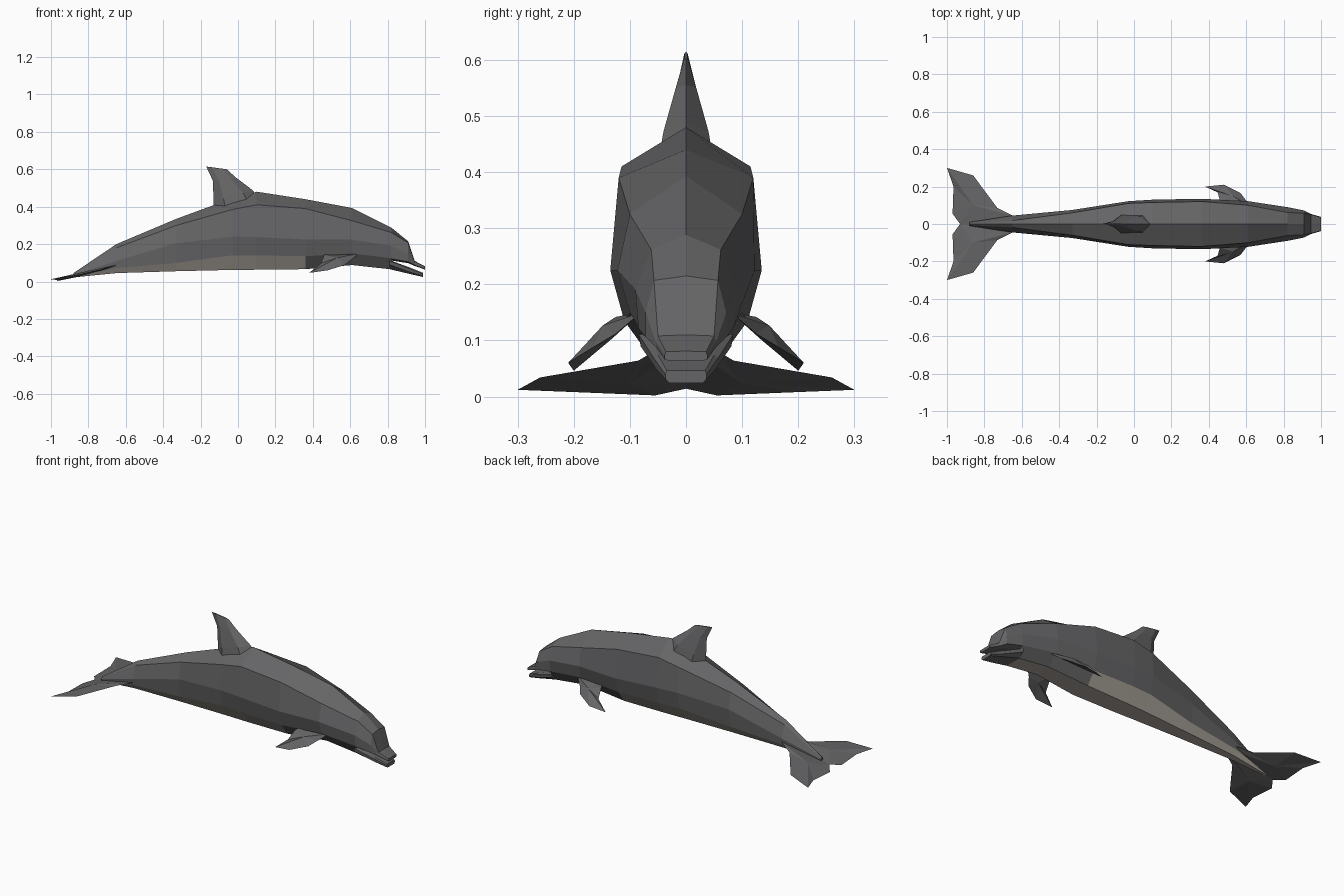
import bpy, bmesh
from mathutils import Vector


def material(name, rgb):
    m = bpy.data.materials.new(name)
    m.diffuse_color = (*rgb, 1)
    return m


GREY = material("slate grey", (0.13, 0.13, 0.135))
PALE = material("pale belly", (0.42, 0.385, 0.34))


def finish(bm, name):
    bmesh.ops.recalc_face_normals(bm, faces=bm.faces)
    me = bpy.data.meshes.new(name)
    bm.to_mesh(me)
    bm.free()
    me.materials.append(GREY)
    me.materials.append(PALE)
    ob = bpy.data.objects.new(name, me)
    bpy.context.collection.objects.link(ob)
    return ob


def loft(name, stations, belly=False):
    """Each station: x, ridge z, then (y, z) of shoulder, flank, belly line, keel."""
    bm = bmesh.new()
    rings = []
    for x, top, *rest in stations:
        half = list(zip(rest[0::2], rest[1::2]))
        pts = [(0, top)] + half + [(-y, z) for y, z in reversed(half)]
        rings.append([bm.verts.new((x, y, z)) for y, z in pts])
    n = len(rings[0])
    for k, (a, b) in enumerate(zip(rings, rings[1:])):
        for i in range(n):
            j = (i + 1) % n
            f = bm.faces.new((a[i], a[j], b[j], b[i]))
            # keel strip is pale all along, lower flanks only behind the flippers
            if belly and (i == 4 or (i in (3, 5) and stations[k][0] < 0.3)):
                f.material_index = 1
    bm.faces.new(rings[0])
    bm.faces.new(rings[-1])
    return finish(bm, name)


def blade(name, outline, centre, offset):
    """Thin lens-like plate: outline fanned to a raised point on each side."""
    bm = bmesh.new()
    rim = [bm.verts.new(p) for p in outline]
    for s in (1, -1):
        c = bm.verts.new(Vector(centre) + s * Vector(offset))
        for i, v in enumerate(rim):
            bm.faces.new((v, rim[(i + 1) % len(rim)], c))
    return finish(bm, name)


# Body from tail stock to cheeks
loft("body", [
    (-0.88, .045, .006, .040, .010, .035, .010, .030, .006, .022),
    (-0.65, .200, .018, .180, .045, .110, .040, .072, .020, .045),
    (-0.33, .335, .060, .300, .075, .205, .065, .100, .035, .055),
    (-0.03, .445, .110, .385, .122, .240, .100, .140, .050, .062),
    (0.10, .480, .115, .410, .130, .238, .108, .140, .055, .063),
    (0.36, .440, .120, .390, .135, .225, .110, .135, .060, .066),
    (0.61, .393, .100, .325, .122, .225, .100, .150, .050, .088),
    (0.82, .288, .062, .262, .090, .190, .085, .125, .050, .065),
], belly=True)

# Forehead and upper beak
loft("upper_head", [
    (0.82, .288, .062, .262, .090, .190, .085, .122, .050, .112),
    (0.91, .215, .057, .207, .072, .150, .072, .106, .040, .098),
    (0.945, .110, .050, .108, .054, .098, .053, .087, .030, .083),
    (1.00, .081, .036, .080, .038, .074, .038, .066, .030, .064),
])

# Lower jaw, slightly open
loft("lower_jaw", [
    (0.81, .115, .060, .115, .084, .110, .081, .090, .050, .066),
    (0.92, .074, .050, .074, .057, .068, .054, .050, .040, .040),
    (0.99, .046, .034, .046, .037, .040, .036, .030, .030, .024),
])

# Dorsal fin: diamond rings (front x, z, back x, z, half width)
bm = bmesh.new()
prev = None
for fx, fz, bx, bz, w in [(.12, .43, -.13, .38, .050), (.08, .487, -.13, .43, .040),
                          (-.01, .555, -.135, .54, .018), (-.06, .60, -.17, .615, .003)]:
    def at(t, y):
        return bm.verts.new((fx + (bx - fx) * t, y, fz + (bz - fz) * t))
    ring = [at(0, 0), at(.25, w), at(.75, w), at(1, 0), at(.75, -w), at(.25, -w)]
    if prev:
        for i in range(6):
            j = (i + 1) % 6
            bm.faces.new((prev[i], prev[j], ring[j], ring[i]))
    else:
        bm.faces.new(ring)
    prev = ring
bm.faces.new(prev)
finish(bm, "dorsal_fin")

# Tail flukes and flippers, one per side
for side, s in (("left", 1), ("right", -1)):
    fluke = [(-.62, 0, .09), (-.65, .045, .088), (-.73, .085, .064), (-.86, .26, .034),
             (-1, .30, .012), (-.965, .20, .008), (-.97, .055, .002), (-.93, 0, .014)]
    blade(side + "_fluke", [(x, s * y, z) for x, y, z in fluke],
          (-.86, s * .10, .034), (0, 0, .010))
    flipper = [(.65, .08, .150), (.60, .125, .112), (.57, .165, .088), (.48, .21, .060),
               (.38, .20, .046), (.445, .175, .098), (.46, .125, .142), (.48, .08, .150)]
    blade(side + "_flipper", [(x, s * y, z) for x, y, z in flipper],
          (.53, s * .14, .115), (0, s * .008, .012))
